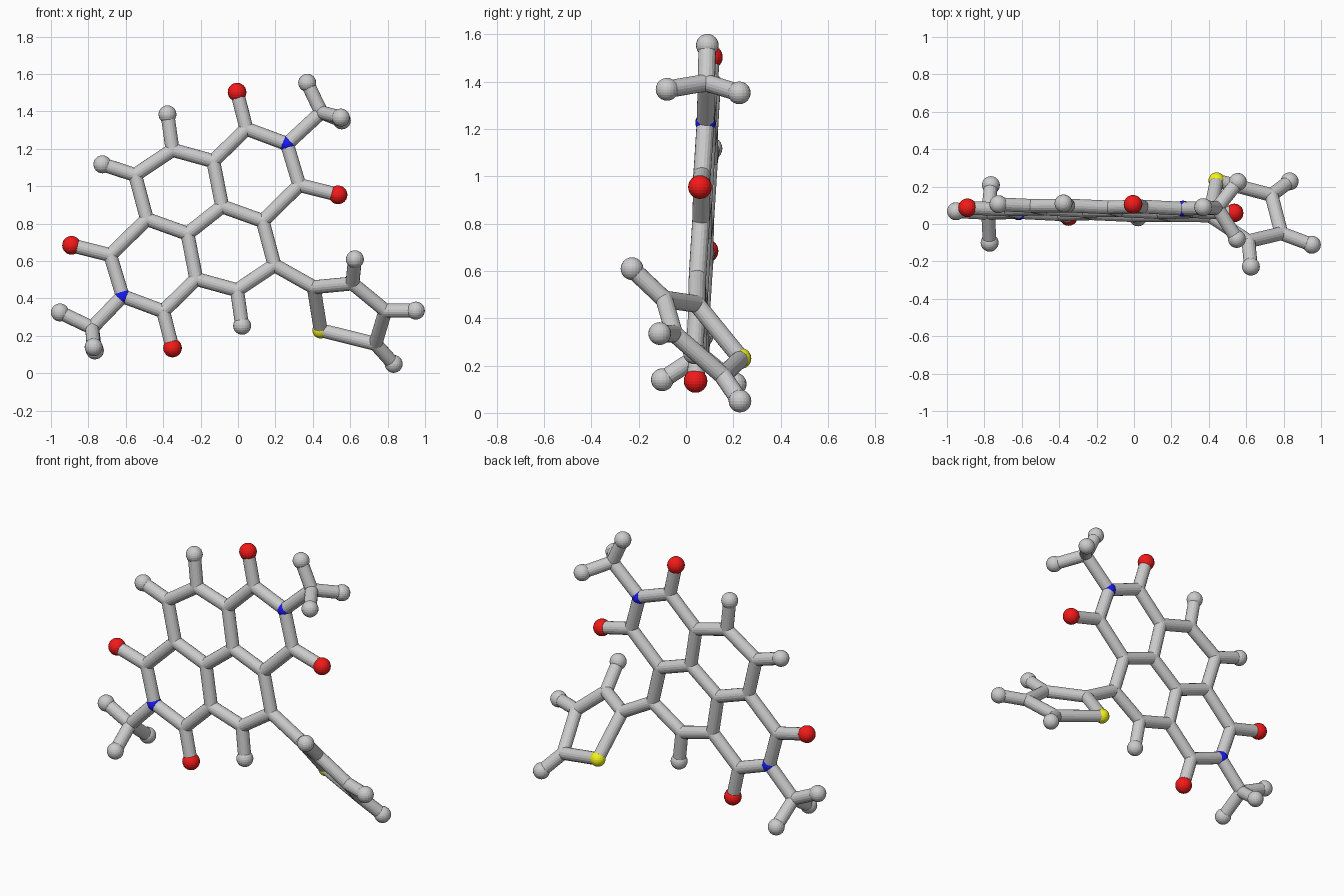
import bpy, bmesh
from mathutils import Vector, Matrix

if "Cube" in bpy.data.objects:
    bpy.data.objects.remove(bpy.data.objects["Cube"])

BOND_R = 0.037
parts = {}


def part(name):
    return parts.setdefault(name, bmesh.new())


def ball(name, p, r):
    bmesh.ops.create_uvsphere(part(name), u_segments=20, v_segments=12, radius=r,
                              matrix=Matrix.Translation(p))


def stick(name, a, b):
    d = b - a
    m = Matrix.Translation((a + b) / 2) @ d.to_track_quat('Z', 'Y').to_matrix().to_4x4()
    bmesh.ops.create_cone(part(name), cap_ends=True, segments=18, radius1=BOND_R,
                          radius2=BOND_R, depth=d.length, matrix=m)


def sheet(x, z):
    """Point on the slightly tilted plane of the fused rings."""
    return Vector((x, 0.0225 - 0.03 * x + 0.055 * z, z))


# Half of the fused ring system; the other half is a half turn about its centre
half = {'co1': (.045, 1.307), 'o1': (-.005, 1.503), 'n': (.262, 1.226),
        'co2': (.328, 1.006), 'o2': (.535, .954), 'ca': (.132, .814),
        'cb': (-.085, .892), 'cc': (-.132, 1.134), 'cd': (-.35, 1.194),
        'hd': (-.377, 1.384), 'ce': (-.55, 1.06)}
pos = {}
for k, (x, z) in half.items():
    pos[k + '0'] = sheet(x, z)
    pos[k + '1'] = sheet(-.355 - x, 1.638 - z)

for i, j in (('0', '1'), ('1', '0')):
    for chain in ('co1 n co2 ca cb cc co1 o1', 'co2 o2', 'cc cd ce', 'cd hd'):
        names = chain.split()
        for a, b in zip(names, names[1:]):
            stick('ring_bonds', pos[a + i], pos[b + i])
    stick('ring_bonds', pos['ce' + i], pos['ca' + j])
    for k in ('co1', 'co2', 'ca', 'cb', 'cc', 'cd', 'ce'):
        ball('ring_joints', pos[k + i], BOND_R)
    ball('nitrogen_joints', pos['n' + i], 0.043)
    ball('hydrogen_tips', pos['hd' + i], 0.048)
    for k in ('o1', 'o2'):
        ball('oxygen_tips', pos[k + i], 0.05)
stick('ring_bonds', pos['cb0'], pos['cb1'])

# Lone hydrogen on the upper left ring corner
tip = sheet(-.725, 1.117)
stick('ring_bonds', pos['ce0'], tip)
ball('hydrogen_tips', tip, 0.048)

# Three-pronged end groups on the two nitrogens
ends = ((pos['n0'], sheet(.445, 1.395),
         ((.37, .09, 1.553), (.55, -.08, 1.367), (.555, .225, 1.352))),
        (pos['n1'], sheet(-.78, .243),
         ((-.952, .068, .325), (-.772, -.1, .14), (-.765, .208, .122))))
for n, c, tips in ends:
    stick('end_group_bonds', n, c)
    ball('end_group_joints', c, BOND_R)
    for t in tips:
        stick('end_group_bonds', c, Vector(t))
        ball('hydrogen_tips', Vector(t), 0.048)

# Twisted five-sided side ring with sulphur
side = [Vector(p) for p in ((.405, .045, .46), (.612, -.092, .48), (.788, -.05, .335),
                            (.735, .155, .157), (.442, .232, .23))]
for a, b in zip(side, side[1:] + side[:1]):
    stick('side_ring_bonds', a, b)
for c in side[:4]:
    ball('side_ring_joints', c, BOND_R)
ball('sulphur_joint', side[4], 0.044)
stick('side_ring_bonds', pos['ce1'], side[0])
for c, t in zip(side[1:4], ((.625, -.228, .609), (.951, -.111, .335), (.832, .228, .05))):
    stick('side_ring_bonds', c, Vector(t))
    ball('hydrogen_tips', Vector(t), 0.048)

# Turn the meshes into objects and colour the special atoms
colours = {'oxygen_tips': (.9, .01, .01, 1), 'nitrogen_joints': (.01, .01, .9, 1),
           'sulphur_joint': (.9, .9, .01, 1)}
for name, bm in parts.items():
    me = bpy.data.meshes.new(name)
    bm.to_mesh(me)
    bm.free()
    bpy.context.collection.objects.link(bpy.data.objects.new(name, me))
    if name in colours:
        mat = bpy.data.materials.new(name + '_colour')
        mat.diffuse_color = colours[name]
        mat.use_nodes = True
        mat.node_tree.nodes["Principled BSDF"].inputs["Base Color"].default_value = mat.diffuse_color
        me.materials.append(mat)
